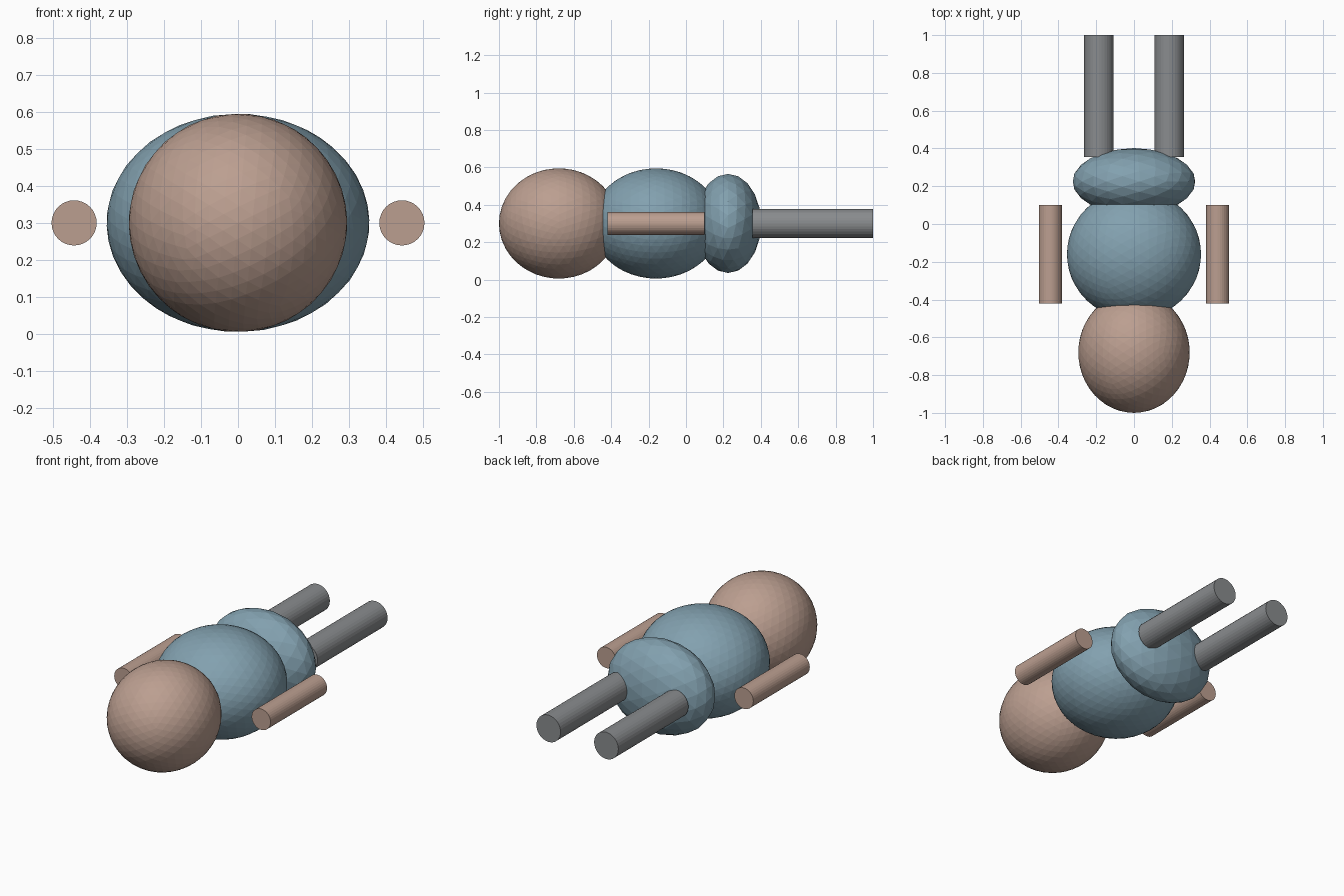
import bpy, math
from mathutils import Matrix, Vector

if "Cube" in bpy.data.objects:
    bpy.data.objects.remove(bpy.data.objects["Cube"])


def material(name, color):
    m = bpy.data.materials.new(name)
    m.diffuse_color = (*color, 1)
    m.use_nodes = True
    m.node_tree.nodes["Principled BSDF"].inputs["Base Color"].default_value = m.diffuse_color
    return m


skin = material("skin tan", (0.50, 0.345, 0.28))
cloth = material("dusty blue", (0.225, 0.355, 0.43))
trouser = material("grey", (0.25, 0.26, 0.27))
MID = 0.3  # height of the body axis


def ellipsoid(name, y, radii, detail, mat):
    # Turn the icosphere so that edge midpoints lie on the axes
    bpy.ops.mesh.primitive_ico_sphere_add(subdivisions=detail, radius=1)
    ob = bpy.context.object
    turn = Matrix.Rotation(math.atan((math.sqrt(5) - 1) / 2), 4, 'Y')
    ob.data.transform(Matrix.Diagonal((*radii, 1)) @ turn)
    ob.location = (0, y, MID)
    ob.name = name
    ob.data.materials.append(mat)


def limb(name, x, y0, y1, radius, mat):
    bpy.ops.mesh.primitive_cylinder_add(
        vertices=32, radius=radius, depth=y1 - y0,
        location=(x, (y0 + y1) / 2, MID), rotation=(math.pi / 2, 0, 0))
    ob = bpy.context.object
    ob.name = name
    ob.data.materials.append(mat)


# Head, torso and hips along the body axis
ellipsoid("head", -0.68, (0.295, 0.32, 0.295), 4, skin)
ellipsoid("torso", -0.16, (0.355, 0.345, 0.295), 4, cloth)
ellipsoid("hips", 0.225, (0.325, 0.177, 0.266), 3, cloth)

# Arms and legs on both sides
for side, s in (("right", -1), ("left", 1)):
    limb(side + "_arm", s * 0.443, -0.42, 0.10, 0.061, skin)
    limb(side + "_leg", s * 0.186, 0.355, 1.0, 0.078, trouser)
